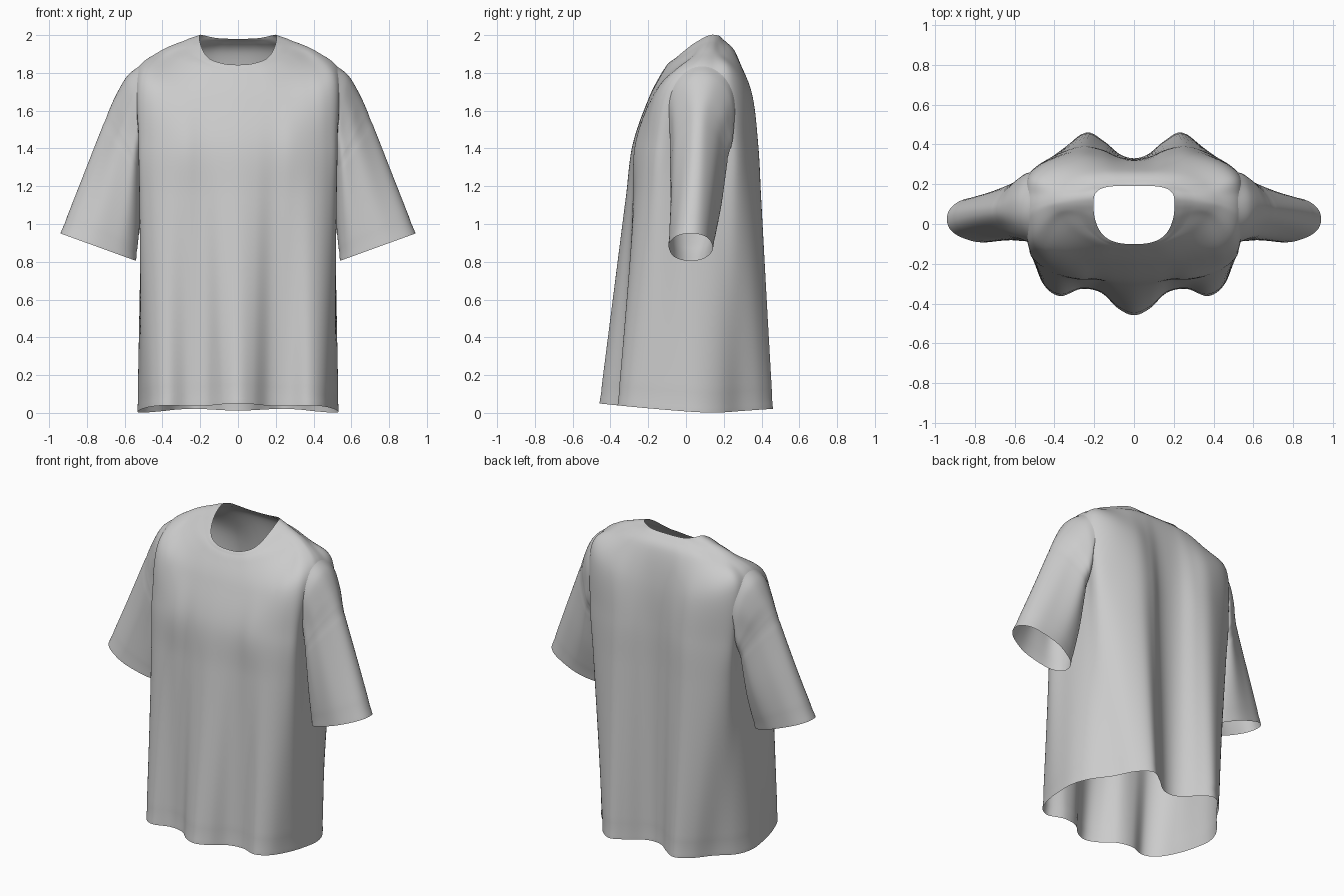
import bpy, bmesh, math
from mathutils import Vector
from mathutils.bvhtree import BVHTree

if "Cube" in bpy.data.objects:
    bpy.data.objects.remove(bpy.data.objects["Cube"])


def cr(a, b, c, d, t):
    """Catmull-Rom interpolation"""
    return 0.5 * (2 * b + (c - a) * t + (2 * a - 5 * b + 4 * c - d) * t * t
                  + (3 * b - a - 3 * c + d) * t ** 3)


def ring(half, steps=6):
    """Mirror a half outline in x and smooth it as a closed loop"""
    pts = [Vector(p) for p in half]
    pts += [Vector((-p.x, p.y, p.z)) for p in reversed(pts[1:-1])]
    n = len(pts)
    return [cr(pts[i - 1], pts[i], pts[(i + 1) % n], pts[(i + 2) % n], s / steps)
            for i in range(n) for s in range(steps)]


def rows_between(rings, steps):
    """Smooth rows through key rings"""
    rows, m = [], len(rings)
    for i in range(m - 1):
        a, b, c, d = (rings[max(0, min(m - 1, i + k))] for k in (-1, 0, 1, 2))
        for s in range(steps):
            rows.append([cr(*q, s / steps) for q in zip(a, b, c, d)])
    return rows + [[p.copy() for p in rings[-1]]]


def loft(name, rows, cut=None):
    """Skin rows into a smooth object; also return a ray-cast tree of the uncut surface"""
    bm = bmesh.new()
    vs = [[bm.verts.new(p) for p in r] for r in rows]
    n = len(rows[0])
    for r0, r1 in zip(vs, vs[1:]):
        for j in range(n):
            k = (j + 1) % n
            bm.faces.new((r0[j], r1[j], r1[k], r0[k])).smooth = True
    bmesh.ops.recalc_face_normals(bm, faces=bm.faces)
    tree = BVHTree.FromBMesh(bm)
    if cut:
        gone = [f for f in bm.faces if all(cut(v.co) for v in f.verts)]
        bmesh.ops.delete(bm, geom=gone, context='FACES')
    me = bpy.data.meshes.new(name)
    bm.to_mesh(me)
    bm.free()
    ob = bpy.data.objects.new(name, me)
    bpy.context.collection.objects.link(ob)
    return ob, tree


# Half outlines, front centre -> side -> back centre
neck = [(0, -.1, 1.84), (.06, -.098, 1.843), (.11, -.085, 1.855), (.15, -.06, 1.872),
        (.18, -.02, 1.905), (.197, .03, 1.945), (.203, .07, 1.97), (.204, .1, 1.987),
        (.202, .13, 1.998), (.193, .155, 1.998), (.17, .175, 1.993), (.135, .186, 1.985),
        (.1, .19, 1.98), (.06, .19, 1.978), (.03, .19, 1.977), (0, .19, 1.977)]
shoulder = [(0, -.135, 1.79), (.08, -.13, 1.795), (.16, -.115, 1.81), (.24, -.075, 1.84),
            (.31, -.025, 1.865), (.36, .03, 1.89), (.39, .06, 1.907), (.41, .09, 1.914),
            (.41, .115, 1.916), (.4, .145, 1.913), (.375, .18, 1.905), (.33, .22, 1.9),
            (.25, .252, 1.902), (.15, .263, 1.905), (.07, .263, 1.905), (0, .263, 1.905)]
yoke = [(0, -.2), (.1, -.197), (.19, -.19), (.28, -.18), (.37, -.165), (.45, -.14),
        (.515, -.085), (.545, .01), (.55, .08), (.545, .15), (.52, .235), (.43, .305),
        (.28, .345), (.17, .335), (.08, .315), (0, .31)]
chest = [(0, -.283), (.1, -.278), (.19, -.268), (.28, -.268), (.38, -.24), (.47, -.195),
         (.525, -.135), (.51, -.02), (.505, .08), (.51, .17), (.515, .26), (.43, .325),
         (.28, .38), (.17, .37), (.08, .335), (0, .325)]
hem = [(0, -.458), (.08, -.424), (.165, -.345), (.265, -.326), (.37, -.362), (.45, -.31),
       (.5, -.19), (.525, -.06), (.53, .07), (.49, .18), (.4, .285), (.325, .4),
       (.235, .46), (.15, .415), (.07, .35), (0, .33)]


def hem_z(y):
    return .05 * ((.15 - y) / .61) ** 1.3 if y < .15 else .07 * (y - .15)


R_hem = ring([(x, y, hem_z(y)) for x, y in hem])
R_chest = ring([(x, y, 1.42) for x, y in chest])
R_yoke = ring([(x, y, 1.66 + .115 * max(0, x / .55) ** 3 + .03 * (y > .2))
               for x, y in yoke])
mids = [[a.lerp(b, t) for a, b in zip(R_chest, R_hem)] for t in (.2, .45, .72)]
rows = rows_between([ring(neck), ring(shoulder), R_yoke, R_chest] + mids + [R_hem], 9)

# Raised collar rib
for r in rows[:4]:
    for p in r:
        p.z += .003
# Pinched hem stitching
for p in rows[-3]:
    p.x *= .996
    p.y *= .995

# Armhole ellipse in the side view: centre y, z and half sizes
AY, AZ, AH, AV = .085, 1.61, .175, .225


def armhole(c):
    return abs(c.x) > .4 and ((c.y - AY) / AH) ** 2 + ((c.z - AZ) / AV) ** 2 < 1


body, tree = loft("shirt_body", rows, armhole)

# Sleeve: starts on the body surface around the armhole
N = 64
angles = [2 * math.pi * k / N for k in range(N)]
start = []
for a in angles:
    o = Vector((1, AY + AH * math.sin(a), AZ + AV * math.cos(a)))
    start.append(tree.ray_cast(o, Vector((-1, 0, 0)))[0] or Vector((.5, o.y, o.z)))
srings = [start]

# Sleeve: outer x,z / inner x,z / centre y / half depth / outer-edge narrowing
keys = [(.585, 1.785, .505, 1.355, .083, .19, .2), (.642, 1.69, .507, 1.32, .078, .2, .42),
        (.70, 1.56, .51, 1.27, .067, .2, .58), (.82, 1.255, .518, 1.03, .05, .165, .42),
        (.94, .95, .54, .805, .025, .116, 0)]
for i, (ox, oz, ix, iz, cy, h, e) in enumerate(keys):
    o, n = Vector((ox, cy, oz)), Vector((ix, cy, iz))
    mid, ax = (o + n) / 2, (o - n) / 2
    loop = []
    for a in angles:
        c, s = math.cos(a), math.sin(a)
        # teardrop section: deep by the body, narrow along the outer edge
        w = 1 - e * (1 + c) / 2
        # soft drape folds on front and back
        w *= 1 + (.01, .03, .03, .03, .02)[i] * math.cos(6 * a + .5 * i) * s * s
        loop.append(mid + ax * math.copysign(abs(c) ** .95, c)
                    + Vector((0, h * w * math.copysign(abs(s) ** .9, s), 0)))
    srings.append(loop)
srows = rows_between(srings, 8)

# Dropped shoulder seam and cuff stitching
for idx, f in ((24, .985), (38, .99)):
    c = sum(srows[idx], Vector()) / N
    srows[idx] = [c + (p - c) * f if p.x > .53 else p for p in srows[idx]]

sleeve, _ = loft("sleeves", srows)
m = sleeve.modifiers.new("mirror", 'MIRROR')
m.use_mirror_merge = False
